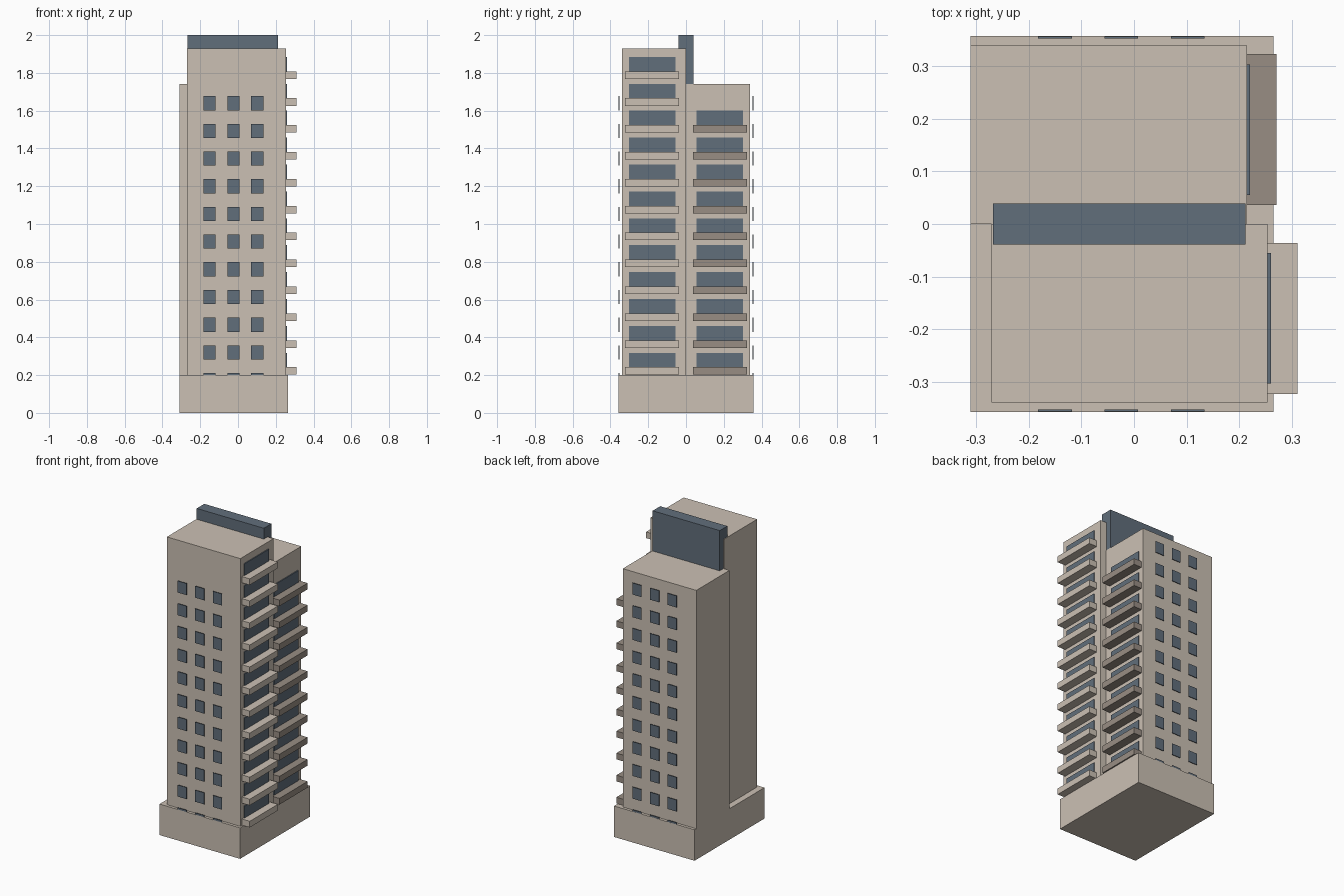
import bpy
import bmesh
from mathutils import Vector

cube = bpy.data.objects.get("Cube")
if cube:
    bpy.data.objects.remove(cube, do_unlink=True)


def material(name, rgb):
    mat = bpy.data.materials.new(name)
    mat.use_nodes = True
    mat.diffuse_color = (*rgb, 1)
    mat.node_tree.nodes["Principled BSDF"].inputs["Base Color"].default_value = (*rgb, 1)
    return mat


STONE = material("warm stone", (0.60, 0.53, 0.455))
SHADED = material("taupe stone", (0.315, 0.27, 0.23))
GLASS = material("slate blue glass", (0.12, 0.156, 0.198))


def boxes(name, mat, spans):
    """One object made of boxes, each given as its (low, high) span on x, y and z."""
    bm = bmesh.new()
    for span in spans:
        low, high = (Vector(corner) for corner in zip(*span))
        verts = bmesh.ops.create_cube(bm, size=1)["verts"]
        bmesh.ops.scale(bm, vec=high - low, verts=verts)
        bmesh.ops.translate(bm, vec=(low + high) / 2, verts=verts)
    mesh = bpy.data.meshes.new(name)
    bm.to_mesh(mesh)
    bm.free()
    mesh.materials.append(mat)
    obj = bpy.data.objects.new(name, mesh)
    bpy.context.collection.objects.link(obj)
    return obj


def span(side, near, far):
    """Mirrored y span: side -1 is the front, +1 the back."""
    return tuple(sorted((side * near, side * far)))


# Podium, two offset towers and the central fin between them
boxes("podium", STONE, [((-0.311, 0.265), (-0.357, 0.357), (0, 0.2))])
boxes("front_tower", STONE, [((-0.271, 0.254), (-0.339, 0), (0.19, 1.93))])
boxes("back_tower", STONE, [((-0.311, 0.2145), (0, 0.339), (0.19, 1.74))])
boxes("central_fin", GLASS, [((-0.268, 0.2115), (-0.0385, 0.0385), (0.002, 2))])

# Small windows: plates standing just off the end walls
for side, label in ((-1, "front"), (1, "back")):
    boxes(label + "_windows", GLASS, [
        ((x - 0.032, x + 0.032), span(side, 0.353, 0.3568),
         (z - 0.0375, z + 0.0375))
        for x in (-0.15, -0.024, 0.102)
        for z in (0.174 + 0.1465 * row for row in range(11))])

# Balconies with wide glazing behind them on the stepped side wall
for side, label, wall, floors, mat in (
        (-1, "front", 0.254, 12, STONE), (1, "back", 0.2145, 10, SHADED)):
    levels = [0.202 + 0.1424 * floor for floor in range(floors)]
    boxes(label + "_balconies", mat, [
        ((wall - 0.005, wall + 0.0565), span(side, 0.036, 0.3235), (z, z + 0.04))
        for z in levels])
    boxes(label + "_balcony_glazing", GLASS, [
        ((wall - 0.002, wall + 0.006), span(side, 0.0555, 0.303), (z + 0.02, z + 0.116))
        for z in levels])
